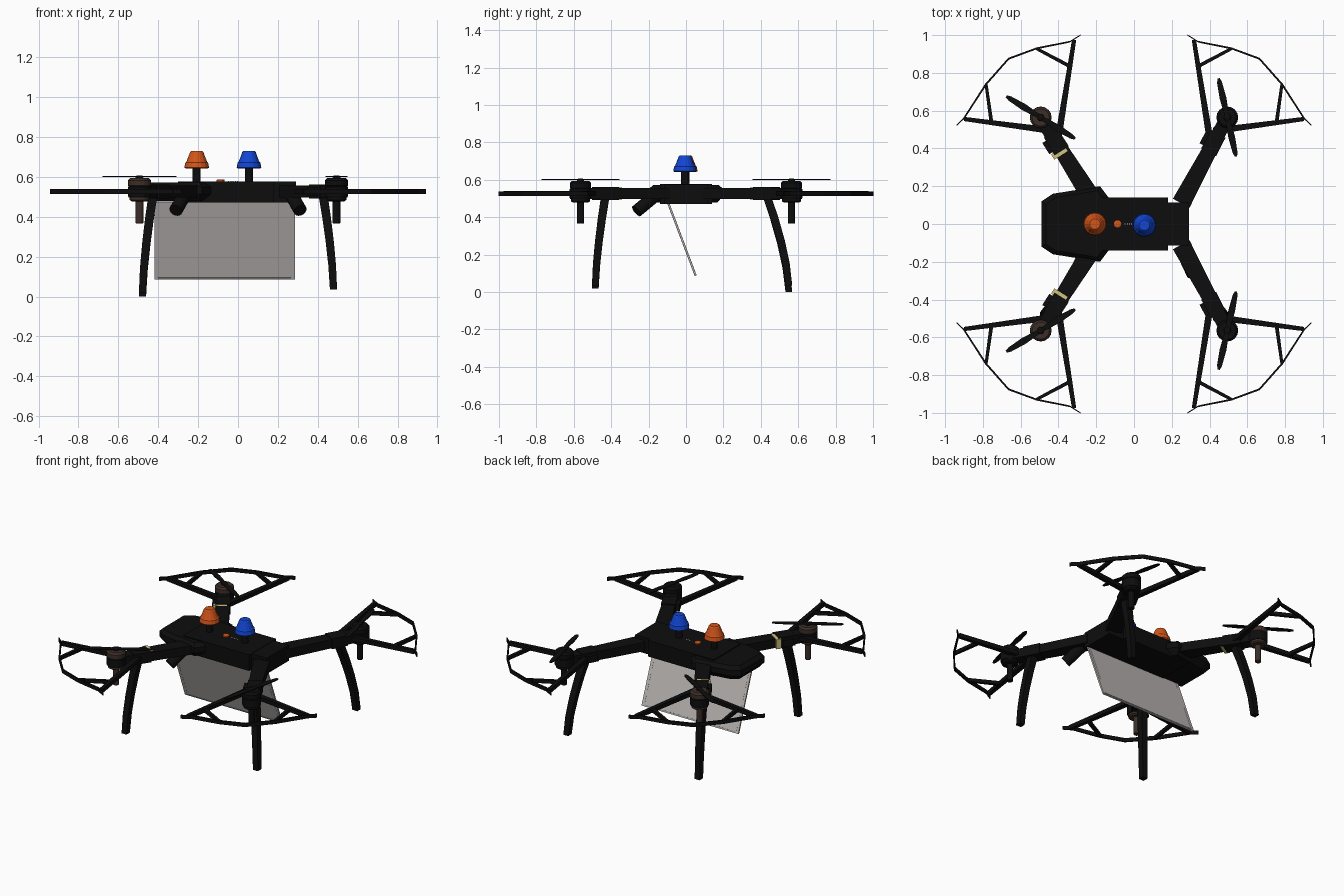
import bpy, bmesh, math
from mathutils import Vector as V

if "Cube" in bpy.data.objects:
    bpy.data.objects.remove(bpy.data.objects["Cube"])


def mat(name, r, g, b):
    m = bpy.data.materials.new(name)
    m.diffuse_color = (r, g, b, 1)
    m.use_nodes = True
    m.node_tree.nodes["Principled BSDF"].inputs["Base Color"].default_value = m.diffuse_color
    return m


BLACK = mat("black", .004, .004, .004)
BROWN = mat("brown", .045, .027, .021)
ORANGE = mat("orange", .65, .09, .01)
BLUE = mat("blue", .006, .06, .65)
GREY = mat("panel_grey", .5, .47, .46)
RIM = mat("rim_grey", .25, .25, .25)
YELLOW = mat("yellow", .65, .56, .2)
WHITE = mat("white", .8, .8, .8)


def loft(name, rings, m):
    """Skin rings of equal length and cap both ends."""
    bm = bmesh.new()
    rs = [[bm.verts.new(p) for p in r] for r in rings]
    n = len(rs[0])
    for a, b in zip(rs, rs[1:]):
        for i in range(n):
            bm.faces.new((a[i], a[(i + 1) % n], b[(i + 1) % n], b[i]))
    bm.faces.new(rs[0])
    bm.faces.new(rs[-1])
    bmesh.ops.recalc_face_normals(bm, faces=bm.faces)
    me = bpy.data.meshes.new(name)
    bm.to_mesh(me)
    bm.free()
    me.materials.append(m)
    ob = bpy.data.objects.new(name, me)
    bpy.context.collection.objects.link(ob)
    return ob


def box(name, x0, x1, y0, y1, z0, z1, m):
    return loft(name, [[(x0, y0, z), (x1, y0, z), (x1, y1, z), (x0, y1, z)] for z in (z0, z1)], m)


def strip(name, pts, widths, h, m, sides=None):
    """Rectangular section swept along points; sides gives the width directions."""
    rings = []
    for i, p in enumerate(pts):
        p = V(p)
        d = V(pts[min(i + 1, len(pts) - 1)]) - V(pts[max(i - 1, 0)])
        s = sides[i] if sides else V((-d.y, d.x, 0)).normalized()
        u = V((0, 0, h / 2))
        s = s * widths[i] / 2
        rings.append([p - s - u, p + s - u, p + s + u, p - s + u])
    return loft(name, rings, m)


def lathe(name, cx, cy, prof, m, n=16):
    return loft(name, [[(cx + r * math.cos(2 * math.pi * i / n), cy + r * math.sin(2 * math.pi * i / n), z)
                        for i in range(n)] for r, z in prof], m)


def tube(name, p, q, r, m, n=16):
    p, q = V(p), V(q)
    rot = (q - p).to_track_quat('Z', 'Y')
    circ = [rot @ V((r * math.cos(2 * math.pi * i / n), r * math.sin(2 * math.pi * i / n), 0)) for i in range(n)]
    return loft(name, [[p + c for c in circ], [q + c for c in circ]], m)


# Rear pack with chamfered rims
half = [(-.49, .12), (-.43, .16), (-.18, .20), (-.135, .14)]
outline = half + [(x, -y) for x, y in reversed(half)]
loft("rear_pack", [[(-.3 + (x + .3) * s, y * s, z) for x, y in outline]
                   for s, z in ((.84, .48), (1, .515), (1, .55), (.88, .572))], BLACK)

# Main hull and nose
box("main_hull", -.3, .18, -.14, .14, .472, .578, BLACK)
box("hull_nose", .15, .29, -.115, .115, .472, .576, BLACK)

# Beacons on posts
for nm, x, y, m in (("orange", -.207, 0, ORANGE), ("blue", .055, -.006, BLUE)):
    lathe(nm + "_beacon_post", x, y, [(.02, .56), (.02, .65)], BLACK)
    lathe(nm + "_beacon", x, y, [(.055, .642), (.062, .647), (.057, .672), (.052, .676),
                                 (.038, .712), (.034, .724), (.028, .73)], m)

# Top button and indicator dots
lathe("top_button", -.087, 0, [(.02, .57), (.02, .585), (.015, .588)], ORANGE)
for i in range(5):
    box("indicator_dot", -.049 + i * .011, -.044 + i * .011, -.003, .003, .575, .58, WHITE)

# Tilted panel under the body with a rim on both sides
def panel(name, x0, x1, t0, t1, thick, m):
    a, b = V((0, -.095, .476)), V((0, .052, .087))
    n = V((0, b.z - a.z, a.y - b.y)).normalized() * thick / 2
    p, q = a.lerp(b, t0), a.lerp(b, t1)
    loft(name, [[p - n + V((x, 0, 0)), p + n + V((x, 0, 0)), q + n + V((x, 0, 0)), q - n + V((x, 0, 0))]
                for x in (x0, x1)], m)


panel("hanging_panel", -.42, .285, 0, 1, .01, GREY)
panel("panel_bottom_rim", -.40, .265, .975, .985, .013, RIM)
panel("panel_left_rim", -.405, -.40, 0, .98, .0115, GREY)
panel("panel_right_rim", .265, .27, 0, .98, .0115, GREY)

ARC = [(.283, 1.0), (.34, .965), (.515, .93), (.664, .875), (.785, .738), (.90, .56), (.94, .522)]
LEG_END = {(-1, -1): .02, (-1, 1): 0, (1, -1): .035, (1, 1): .035}

for sx in (-1, 1):
    for sy in (-1, 1):
        tag = ("rear" if sx < 0 else "nose") + ("_right" if sy < 0 else "_left")

        def P(x, y, z=.527):
            return V((sx * x, sy * y, z))

        c = P(.494, .564)

        # Arm with thicker root
        root = P(.22, .13) if sx < 0 else P(.25, .11)
        strip(tag + "_arm", [root, root.lerp(c, .55), c], [.10, .082, .07], .058, BLACK)
        d = (c - root).normalized()
        side = V((-d.y, d.x, 0))
        if side.x > 0:
            side = -side
        if sx < 0:
            b = P(.395, .377)
            strip(tag + "_yellow_band", [b - d * .016, b + d * .016], [.084, .084], .062, YELLOW)

        # Leg clamp and curved leg
        k = root.lerp(c, .70)
        strip(tag + "_leg_clamp", [k - d * .055, k + d * .055], [.09, .085], .068, BLACK)
        e = k + side * .05
        strip(tag + "_clamp_lug", [e - d * .035, e + d * .035], [.03, .03], .045, BLACK)
        z0 = LEG_END[sx, sy]
        yb = .485 if sy < 0 else .55
        leg = []
        for t in (0, .25, .5, .75, 1):
            f = 1 - (1 - t) ** 1.5
            x, y, z = sx * (.425 + .054 * f), sy * (.43 + (yb - .43) * f), .52 + (z0 - .52) * t
            w = .023 - .005 * t
            leg.append([(x - w, y - w, z), (x + w, y - w, z), (x + w, y + w, z), (x - w, y + w, z)])
        loft(tag + "_leg", leg, BLACK)

        # Motor pod, lower shaft and hub
        m = BROWN if sx < 0 else BLACK
        lathe(tag + "_arm_end", c.x, c.y, [(.054, .497), (.058, .505), (.058, .55), (.05, .555)], BLACK)
        lathe(tag + "_motor_base", c.x, c.y, [(.04, .478), (.05, .485), (.05, .51)], m)
        lathe(tag + "_motor", c.x, c.y, [(.05, .55), (.057, .556), (.057, .583), (.046, .594)], m)
        lathe(tag + "_motor_shaft", c.x, c.y, [(.016, .366), (.019, .37), (.019, .49)], m, 12)
        lathe(tag + "_prop_hub", c.x, c.y, [(.02, .59), (.018, .604), (.01, .608)], BLACK, 12)

        # Two-blade propeller
        r = V((-.182, sy * .112, 0)) if sx < 0 else V((-.046, sy * .207, 0))
        h = c + V((0, 0, .601 - c.z))
        strip(tag + "_propeller", [h - r, h - r * .9, h - r * .5, h, h + r * .5, h + r * .9, h + r],
              [.012, .026, .036, .022, .036, .026, .012], .005, BLACK)

        # Propeller guard: rim, two long bars, two short braces
        arc = [P(x, y) for x, y in ARC]
        radial = [V((p.x - c.x, p.y - c.y, 0)).normalized() for p in arc]
        radial[0], radial[-1] = V((0, sy, 0)), V((sx, sy, 0)).normalized()
        strip(tag + "_guard_rim", arc, [.006, .01, .01, .01, .01, .01, .006], .024, BLACK, radial)
        strip(tag + "_guard_bar", [P(.317, .975), P(.40, .46)], [.022, .036], .026, BLACK)
        strip(tag + "_guard_bar", [P(.90, .556), P(.42, .492)], [.022, .036], .026, BLACK)
        strip(tag + "_guard_brace", [P(.515, .928), P(.34, .835)], [.016, .02], .022, BLACK)
        strip(tag + "_guard_brace", [P(.783, .738), P(.755, .54)], [.016, .02], .022, BLACK)

    # Forward-facing lamp tube under the front arms
    tube("front_lamp", (sx * .265, -.165, .515), (sx * .312, -.265, .432), .034, BLACK)
